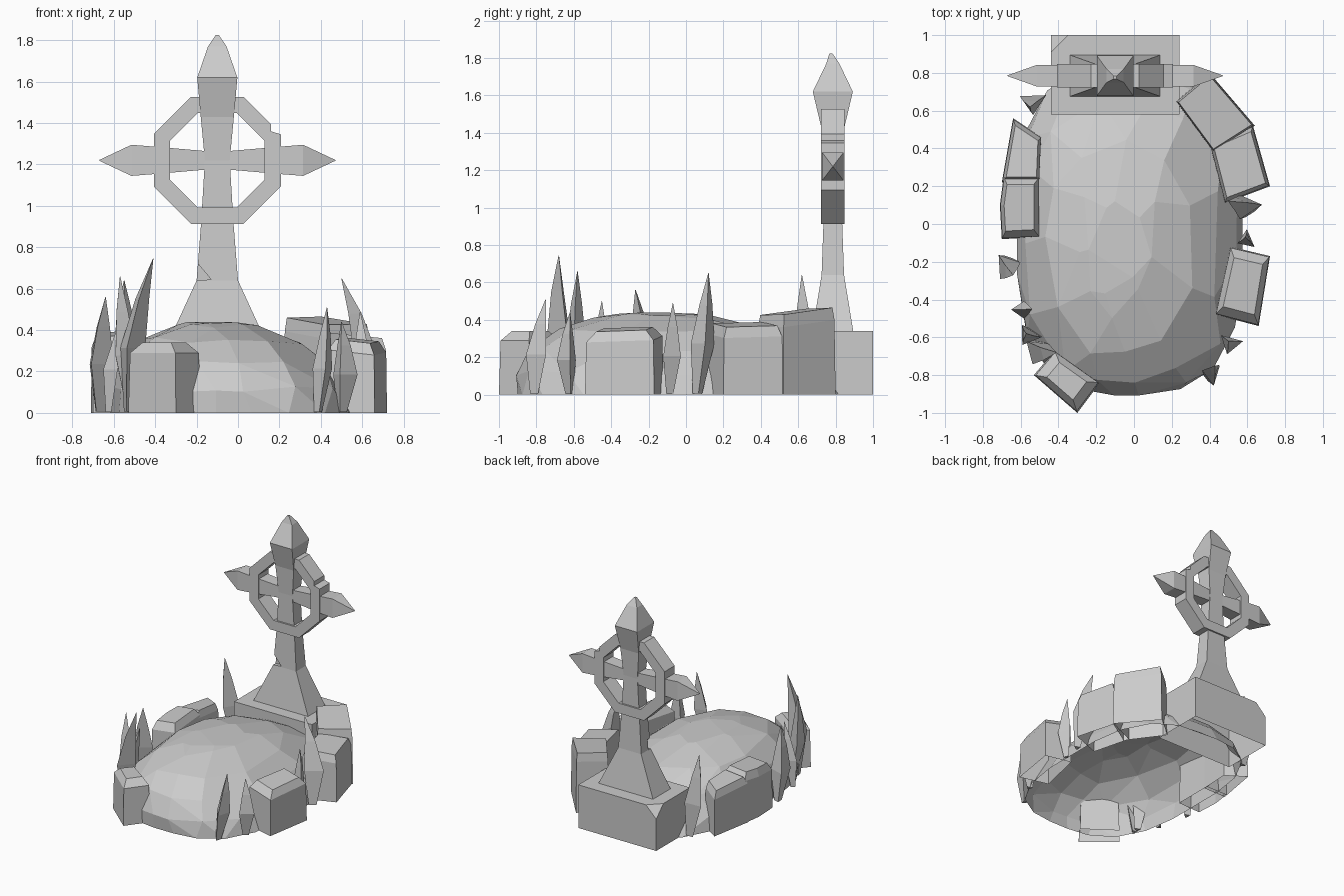
import bpy, bmesh, math, random
from mathutils import Vector

random.seed(7)
if "Cube" in bpy.data.objects:
    bpy.data.objects.remove(bpy.data.objects["Cube"])

stone = bpy.data.materials.new("grey_stone")
stone.use_nodes = True
GREY = (0.6, 0.6, 0.6, 1)
stone.diffuse_color = GREY
stone.node_tree.nodes["Principled BSDF"].inputs["Base Color"].default_value = GREY


def finish(name, bm, open_bottom=False):
    bmesh.ops.recalc_face_normals(bm, faces=bm.faces[:])
    if open_bottom:
        low = [f for f in bm.faces if all(v.co.z < 0.005 for v in f.verts)]
        bmesh.ops.delete(bm, geom=low, context='FACES')
    me = bpy.data.meshes.new(name)
    bm.to_mesh(me)
    bm.free()
    me.materials.append(stone)
    ob = bpy.data.objects.new(name, me)
    bpy.context.collection.objects.link(ob)
    return ob


def loft(name, rings, open_bottom=False):
    """Skin a list of equally long point rings and cap both ends."""
    bm = bmesh.new()
    loops = [[bm.verts.new(p) for p in ring] for ring in rings]
    n = len(loops[0])
    for a, b in zip(loops, loops[1:]):
        for i in range(n):
            j = (i + 1) % n
            bm.faces.new((a[i], a[j], b[j], b[i]))
    bm.faces.new(loops[0][::-1])
    bm.faces.new(loops[-1])
    return finish(name, bm, open_bottom)


def cut(ob, cutter):
    cutter.hide_render = True
    mod = ob.modifiers.new("chip", 'BOOLEAN')
    mod.operation = 'DIFFERENCE'
    mod.object = cutter
    mod.solver = 'EXACT'
    bpy.context.view_layer.update()
    done = bpy.data.meshes.new_from_object(
        ob.evaluated_get(bpy.context.evaluated_depsgraph_get()))
    ob.modifiers.clear()
    ob.data = done
    bpy.data.objects.remove(cutter)


SIGNS = [(-1, -1), (1, -1), (1, 1), (-1, 1)]
CX, CY, CZ = -0.1, 0.785, 1.22

# Grave mound: faceted dome, squarish at the ground and rounder on top, open underneath
bm = bmesh.new()
POWER = 2.1
for ring, (level, count) in enumerate([(0, 22), (0.27, 16), (0.55, 14), (0.79, 11), (0.94, 8), (1, 5)]):
    for i in range(count):
        a = math.tau * (i + 0.5 * (ring % 2)) / count
        lift = level
        if ring:
            a += random.uniform(-0.12, 0.12)
            lift = min(1, level + random.uniform(-0.05, 0.03))
        plan = 3 - 0.8 * lift
        r = max(0.22, (1 - lift ** POWER) ** (1 / POWER))
        c, s = math.cos(a), math.sin(a)
        k = r / (abs(c) ** plan + abs(s) ** plan) ** (1 / plan)
        bm.verts.new((-0.02 + 0.6 * k * c - 0.09 * lift,
                      -0.03 + 0.87 * k * s - 0.12 * lift, lift * 0.445))
bmesh.ops.convex_hull(bm, input=bm.verts[:])
bmesh.ops.delete(bm, geom=[v for v in bm.verts if not v.link_faces], context='VERTS')
bmesh.ops.dissolve_limit(bm, angle_limit=math.radians(6), verts=bm.verts[:], edges=bm.edges[:])
finish("grave_mound", bm, True)

# Plinth block with one broken top corner
bm = bmesh.new()
bmesh.ops.create_cube(bm, size=1)
for v in bm.verts:
    v.co = Vector((v.co.x * 0.68 - 0.1, v.co.y * 0.42 + 0.79, (v.co.z + 0.5) * 0.34))
corner = Vector((-0.44, 1, 0.34))
bmesh.ops.bisect_plane(bm, geom=bm.verts[:] + bm.edges[:] + bm.faces[:],
                       plane_co=corner + Vector((0.09, 0, 0)),
                       plane_no=Vector((-1, 1, 1)), clear_outer=True)
bmesh.ops.holes_fill(bm, edges=[e for e in bm.edges if e.is_boundary])
finish("plinth", bm, True)

# Cross shaft: height, half width, half depth
shaft_profile = [(0.335, 0.24, 0.11), (0.64, 0.1, 0.06), (0.92, 0.078, 0.05), (1.22, 0.06, 0.05),
                 (1.43, 0.08, 0.062), (1.62, 0.097, 0.107), (1.77, 0.045, 0.035)]
rings = [[(CX + sx * w, CY + sy * d, z) for sx, sy in SIGNS] for z, w, d in shaft_profile]
rings.append([(CX + sx * 0.008, CY - 0.01 + sy * 0.008, 1.825) for sx, sy in SIGNS])
shaft = loft("cross_shaft", rings)
chip = [[(-0.3, y, 0.63), (-0.13, y, 0.645), (-0.21, y, 0.74), (-0.3, y, 0.74)] for y in (0.6, 0.755)]
cut(shaft, loft("shaft_chip", chip))

# Cross arms: distance from centre, half height, half depth
arm_profile = [(0.57, 0.002, 0.002), (0.415, 0.075, 0.057), (0.3, 0.066, 0.057)]
sections = [(-x, h, d) for x, h, d in arm_profile] + [(0, 0.04, 0.045)]
sections += [(x, h, d) for x, h, d in reversed(arm_profile)]
loft("cross_arms", [[(CX + x, CY + sy * d, CZ + sz * h) for sy, sz in SIGNS] for x, h, d in sections])

# Octagonal wheel around the crossing
bm = bmesh.new()
grid = []
for i in range(8):
    a = math.radians(22.5 + 45 * i)
    grid.append([bm.verts.new((CX + r * math.cos(a), CY + y, CZ + r * math.sin(a)))
                 for r, y in [(0.332, -0.063), (0.332, 0.063), (0.247, 0.063), (0.247, -0.063)]])
for i in range(8):
    a, b = grid[i], grid[(i + 1) % 8]
    for k in range(4):
        m = (k + 1) % 4
        bm.faces.new((a[k], a[m], b[m], b[k]))
wheel = finish("cross_wheel", bm)
nick = [[(0.16, y, 1.36), (0.26, y, 1.33), (0.26, y, 1.5), (0.16, y, 1.46)] for y in (0.6, 1)]
cut(wheel, loft("wheel_chip", nick))


def boulder(name, outline, h, slope=(0, 0), top=0.72, mid=0.97):
    """Border stone: prism with worn, slightly tilted top."""
    c = sum((Vector(p) for p in outline), Vector((0, 0))) / len(outline)
    rings = []
    for z, s in [(0, 1), (h * 0.85, mid), (h, top)]:
        ring = []
        for p in outline:
            d = (Vector(p) - c) * s
            tilt = d.dot(Vector(slope)) if z else 0
            ring.append((c.x + d.x, c.y + d.y, z + tilt))
        rings.append(ring)
    loft(name, rings, True)


boulder("right_back_stone", [(-0.64, 0.56), (-0.7, 0.22), (-0.5, 0.22), (-0.49, 0.46)], 0.36, (0.1, -0.08), 0.8)
boulder("right_middle_stone", [(-0.69, 0.25), (-0.71, 0.1), (-0.7, -0.08), (-0.5, -0.07), (-0.5, 0.25)],
        0.38, (0.1, 0.08), 0.75)
boulder("front_border_stone", [(-0.53, -0.8), (-0.3, -1.0), (-0.18, -0.84), (-0.42, -0.67)], 0.34, (0, 0), 0.6, 0.95)
boulder("left_border_stone", [(0.51, -0.12), (0.43, -0.48), (0.66, -0.54), (0.72, -0.17)], 0.35, (-0.1, 0.05))
boulder("left_back_stone", [(0.22, 0.65), (0.42, 0.38), (0.64, 0.52), (0.4, 0.8)], 0.445, (-0.05, 0.1), 0.92)
boulder("left_middle_stone", [(0.4, 0.42), (0.48, 0.11), (0.72, 0.2), (0.63, 0.52)], 0.375, (-0.1, 0), 0.85)


def blade(name, base, tip, width, turn, bulge=0.015):
    """Three-sided grass blade that swells, then bends to its tip."""
    b, t = Vector(base).to_3d(), Vector(tip)
    out = Vector((b.x, b.y * 0.5, 0)).normalized() * bulge
    rings = []
    for f, s, bend in [(0.01, 0.4, 0), (0.42, 1, 1), (0.74, 0.55, 0.7), (1, 0.02, 0)]:
        c = b.lerp(t, f) + out * bend
        rings.append([c + Vector((math.cos(a), math.sin(a), 0)) * width * s
                      for a in (turn, turn + 1.9, turn + 3.9)])
    loft(name, rings)


blades = [((-0.53, -0.63), (-0.41, -0.68, 0.745), 0.075, 0.5, 0.04),
          ((-0.52, -0.58), (-0.57, -0.58, 0.66), 0.065, 2.2),
          ((-0.62, -0.45), (-0.54, -0.45, 0.5), 0.05, 1.2),
          ((-0.67, -0.19), (-0.64, -0.27, 0.56), 0.075, 0.3),
          ((-0.5, 0.66), (-0.55, 0.62, 0.64), 0.075, 2.8),
          ((0.39, -0.81), (0.43, -0.75, 0.51), 0.06, 0.9),
          ((0.5, -0.62), (0.5, -0.62, 0.44), 0.065, 2.5),
          ((0.58, -0.09), (0.59, -0.07, 0.49), 0.055, 1.6),
          ((0.61, 0.06), (0.5, 0.12, 0.65), 0.075, 0.2, 0.04)]
for i, args in enumerate(blades):
    blade("grass_blade_%d" % (i + 1), *args)
